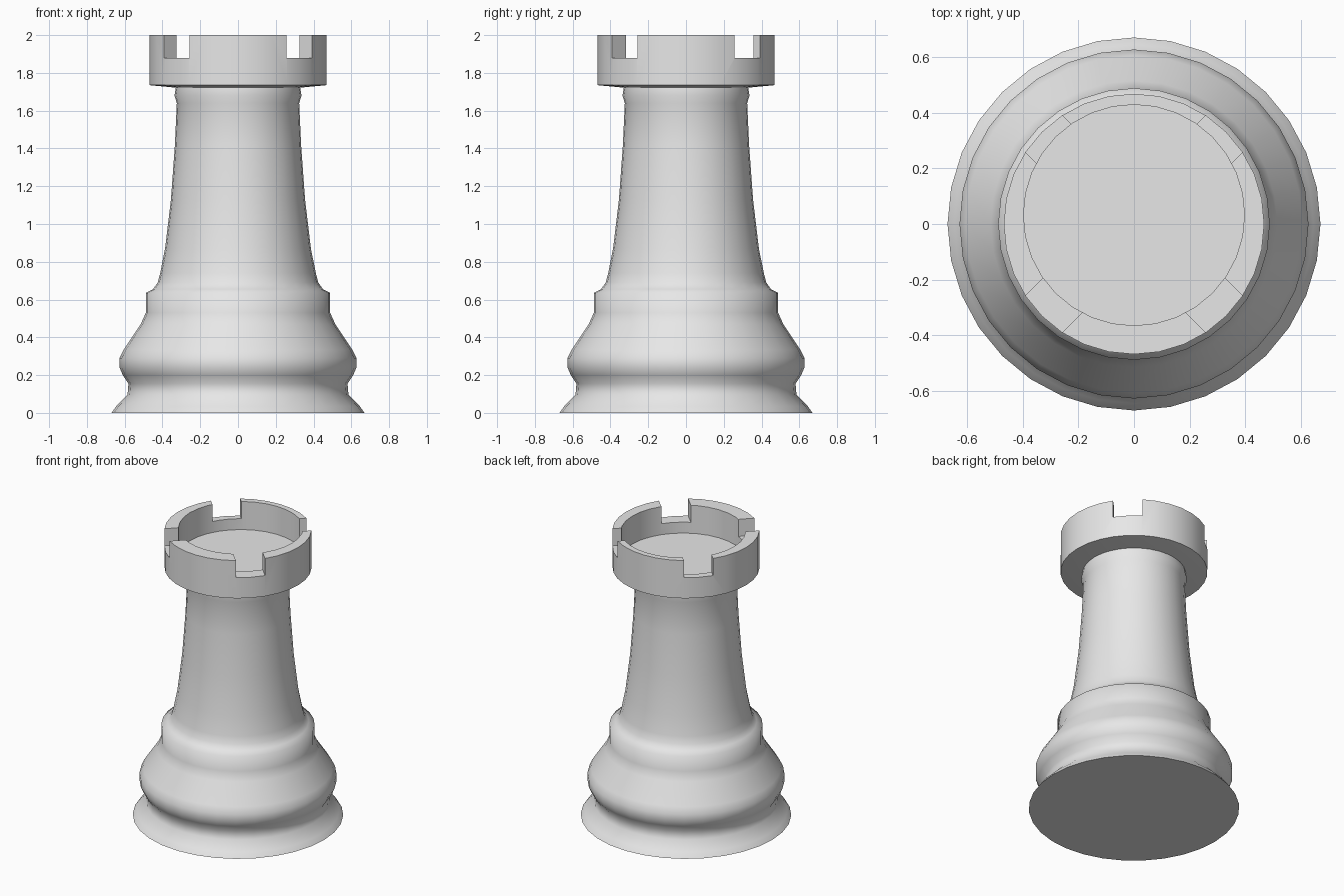
import bpy, bmesh, math
from mathutils import Matrix

if "Cube" in bpy.data.objects:
    bpy.data.objects.remove(bpy.data.objects["Cube"], do_unlink=True)

SIDES = 32

grey = bpy.data.materials.new("light_grey")
grey.use_nodes = True
grey.diffuse_color = (0.8, 0.8, 0.8, 1)
grey.node_tree.nodes["Principled BSDF"].inputs["Base Color"].default_value = (0.8, 0.8, 0.8, 1)


def add_object(name, bm):
    bmesh.ops.recalc_face_normals(bm, faces=bm.faces)
    mesh = bpy.data.meshes.new(name)
    bm.to_mesh(mesh)
    bm.free()
    mesh.materials.append(grey)
    obj = bpy.data.objects.new(name, mesh)
    bpy.context.collection.objects.link(obj)
    return obj


def lathe(name, profile, y=0.0):
    """Turn a (radius, height) profile into a capped solid around z."""
    bm = bmesh.new()
    rings = []
    for r, z in profile:
        angles = [math.tau * i / SIDES for i in range(SIDES)]
        rings.append([bm.verts.new((r * math.cos(a), y + r * math.sin(a), z)) for a in angles])
    for low, high in zip(rings, rings[1:]):
        for i in range(SIDES):
            j = (i + 1) % SIDES
            bm.faces.new((low[i], low[j], high[j], high[i]))
    bm.faces.new(rings[0][::-1])
    bm.faces.new(rings[-1])
    return add_object(name, bm)


def activate(obj):
    bpy.ops.object.select_all(action="DESELECT")
    obj.select_set(True)
    bpy.context.view_layer.objects.active = obj


def carve(target, cutter):
    activate(target)
    mod = target.modifiers.new("carve", "BOOLEAN")
    mod.operation = "DIFFERENCE"
    mod.solver = "EXACT"
    mod.object = cutter
    bpy.ops.object.modifier_apply(modifier=mod.name)
    bpy.data.objects.remove(cutter, do_unlink=True)


def smooth(obj, degrees):
    activate(obj)
    bpy.ops.object.shade_smooth_by_angle(angle=math.radians(degrees))


# Turned foot, belly, step, tapering shaft and neck collar
body = lathe("turned_body", [
    (0.67, 0), (0.645, 0.035), (0.585, 0.095), (0.58, 0.155), (0.61, 0.2),
    (0.627, 0.24), (0.627, 0.29), (0.605, 0.335), (0.515, 0.47), (0.488, 0.53),
    (0.488, 0.635), (0.45, 0.655), (0.425, 0.69), (0.412, 0.74), (0.386, 0.87),
    (0.355, 1.13), (0.334, 1.42), (0.324, 1.64), (0.336, 1.68), (0.328, 1.73),
])
smooth(body, 75)

# Round tower top
head = lathe("tower_top", [(0.31, 1.72), (0.468, 1.735), (0.468, 2)])

# Hollow, set slightly towards the back
carve(head, lathe("hollow_cutter", [(0.397, 1.803), (0.397, 2.1)], y=0.032))

# Four battlement gaps on the diagonals
for turn in (45, 135):
    bm = bmesh.new()
    bmesh.ops.create_cube(bm, size=1)
    bmesh.ops.scale(bm, vec=(1.4, 0.188, 0.3), verts=bm.verts)
    bmesh.ops.translate(bm, vec=(0, 0, 2.03), verts=bm.verts)
    bmesh.ops.rotate(bm, matrix=Matrix.Rotation(math.radians(turn), 3, "Z"), verts=bm.verts)
    carve(head, add_object("gap_cutter", bm))
smooth(head, 30)
